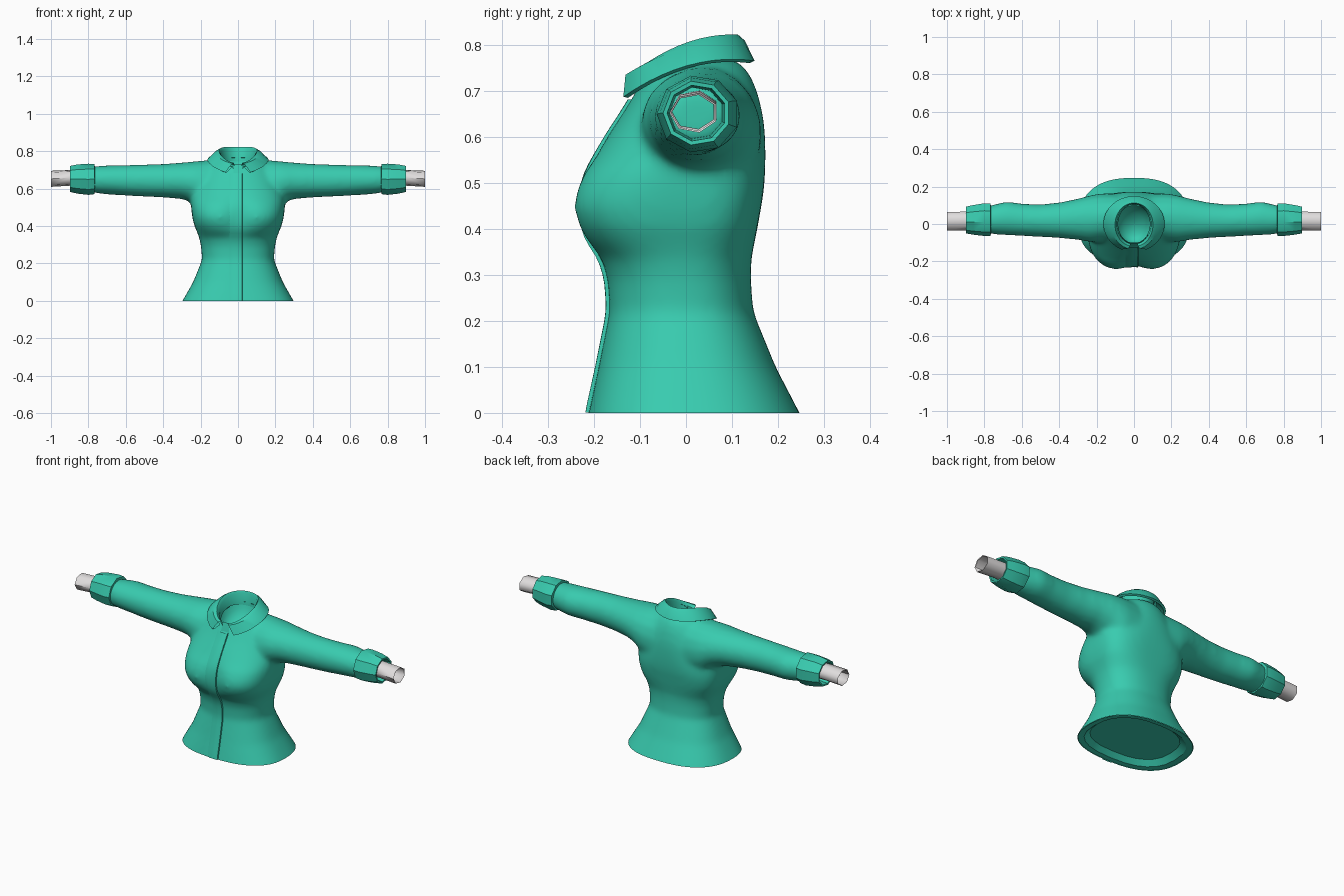
import bpy, bmesh, math
from mathutils import Vector
from mathutils.bvhtree import BVHTree

if "Cube" in bpy.data.objects:
    bpy.data.objects.remove(bpy.data.objects["Cube"])


def material(name, rgb):
    m = bpy.data.materials.new(name)
    m.diffuse_color = (*rgb, 1)
    m.use_nodes = True
    m.node_tree.nodes["Principled BSDF"].inputs["Base Color"].default_value = m.diffuse_color
    return m


TEAL = material("teal cloth", (0.04, 0.60, 0.43))
GREY = material("pale grey", (0.75, 0.73, 0.73))


def finish(bm, name, mat, angle=40, normals=True):
    if normals:
        bmesh.ops.recalc_face_normals(bm, faces=bm.faces)
    me = bpy.data.meshes.new(name)
    bm.to_mesh(me)
    bm.free()
    me.materials.append(mat)
    for p in me.polygons:
        p.use_smooth = True
    me.set_sharp_from_angle(angle=math.radians(angle))
    ob = bpy.data.objects.new(name, me)
    bpy.context.collection.objects.link(ob)
    return ob


def loft(bm, rings, closed=True, caps=False, end_cap=False):
    rows = [[bm.verts.new(p) for p in r] for r in rings]
    n = len(rows[0])
    for a, b in zip(rows, rows[1:]):
        for i in range(n if closed else n - 1):
            j = (i + 1) % n
            bm.faces.new((a[i], a[j], b[j], b[i]))
    if caps:
        bm.faces.new(rows[0][::-1])
    if caps or end_cap:
        bm.faces.new(rows[-1])


def body_ring(z, w, front, back, square=2.0, dip=0.0, n=48):
    """Squared oval; dip presses in the middle of the front."""
    pts = []
    for i in range(n):
        a = 2 * math.pi * i / n
        c, s = math.cos(a), math.sin(a)
        x = w * math.copysign(abs(c) ** (2 / square), c)
        y = (back if s > 0 else -front) * math.copysign(abs(s) ** (2 / square), s)
        if s < 0:
            y *= 1 - dip * math.exp(-(x / .06) ** 2)
        pts.append((x, y, z))
    return pts


def arm_ring(side, x, y0, y1, z0, z1, n=16):
    return [(side * x,
             (y0 + y1) / 2 + (y1 - y0) / 2 * math.cos(2 * math.pi * (i + .5) / n),
             (z0 + z1) / 2 + (z1 - z0) / 2 * math.sin(2 * math.pi * (i + .5) / n))
            for i in range(n)]


# Jacket body: torso and sleeves fused into one shell
bm = bmesh.new()
torso = [(-.06, .325, -.224, .275, 2.5), (0, .297, -.212, .247, 2.5),
         (.1, .24, -.19, .195, 2.4), (.22, .192, -.166, .146, 2.3),
         (.29, .198, -.17, .141, 2.3), (.335, .207, -.184, .142, 2.4),
         (.375, .222, -.222, .15, 2.7, .06), (.405, .235, -.240, .156, 2.9, .10),
         (.445, .244, -.252, .163, 3, .13), (.48, .249, -.247, .169, 2.9, .12),
         (.52, .252, -.229, .172, 2.7, .08), (.56, .25, -.199, .173, 2.4, .03),
         (.61, .23, -.165, .172, 2.2), (.65, .21, -.138, .167, 2.1),
         (.7, .18, -.108, .155), (.74, .145, -.088, .137), (.768, .11, -.06, .11)]
loft(bm, [body_ring(*t) for t in torso], caps=True)
sleeve = [(.10, -.09, .165, .44, .757), (.18, -.10, .165, .47, .752),
          (.24, -.097, .153, .522, .746), (.3, -.086, .137, .543, .740),
          (.4, -.076, .116, .551, .733), (.5, -.070, .106, .556, .729),
          (.6, -.065, .110, .561, .727), (.68, -.061, .122, .566, .726),
          (.75, -.056, .105, .573, .722), (.81, -.045, .09, .585, .712)]
for side in (-1, 1):
    loft(bm, [arm_ring(side, *s) for s in sleeve], caps=True)
jacket = finish(bm, "jacket", TEAL)
mod = jacket.modifiers.new("fuse", 'REMESH')
mod.mode = 'VOXEL'
mod.voxel_size = .011
bpy.context.view_layer.update()
fused = bpy.data.meshes.new_from_object(
    jacket.evaluated_get(bpy.context.evaluated_depsgraph_get()))
bpy.data.objects.remove(jacket)
bm = bmesh.new()
bm.from_mesh(fused)
for _ in range(9):
    bmesh.ops.smooth_vert(bm, verts=bm.verts, factor=.5,
                          use_axis_x=True, use_axis_y=True, use_axis_z=True)
# Open hem
bmesh.ops.bisect_plane(bm, geom=bm.verts[:] + bm.edges[:] + bm.faces[:],
                       plane_co=(0, 0, 0), plane_no=(0, 0, -1), clear_outer=True)
surface = BVHTree.FromBMesh(bm)
# Neck opening
hole = [f for f in bm.faces if f.calc_center_median().z > .6 and f.normal.z > 0 and
        (f.calc_center_median().x / .095) ** 2 +
        (f.calc_center_median().y / .1) ** 2 < 1]
bmesh.ops.delete(bm, geom=hole, context='FACES')
finish(bm, "jacket", TEAL, 60, normals=False)

# Turned-up hem lining closing the bottom, facing down
bm = bmesh.new()
loft(bm, [body_ring(.001, .294, -.209, .244, 2.5, n=24),
          body_ring(.004, .262, -.184, .214, 2.5, n=24),
          body_ring(.03, .232, -.162, .185, 2.5, n=24)], end_cap=True)
for f in bm.faces:
    f.normal_update()
    if f.normal.z > 0:
        f.normal_flip()
finish(bm, "hem_lining", TEAL, 30, normals=False)

# Hollow inside the neck, facing up
bm = bmesh.new()
bowl = []
for r, depth in ((1, 0), (.93, .03), (.78, .058), (.55, .078), (.28, .09), (.06, .094)):
    bowl.append([(.1 * r * math.cos(a), .11 * r * math.sin(a),
                  .715 - depth + .05 * r * math.sin(a))
                 for a in [2 * math.pi * i / 24 for i in range(24)]])
loft(bm, bowl, end_cap=True)
for f in bm.faces:
    f.normal_update()
    if f.normal.z < 0:
        f.normal_flip()
finish(bm, "neck_hollow", TEAL, 60, normals=False)

# Front placket following the chest
bm = bmesh.new()
rows = []
for i in range(35):
    z = .001 + .68 * i / 34
    row = []
    for x in (-.05, -.025, 0, .022):
        hit = surface.ray_cast(Vector((x, -1, max(z, .004))), Vector((0, 1, 0)))[0]
        y = hit.y if hit else -.11
        row.append((x, y - (.008 if x > -.04 else -.002), z))
    row.append((.024, row[-1][1] + .014, z))
    rows.append(row)
loft(bm, rows, closed=False)
finish(bm, "front_placket", TEAL)

# Folded collar, open at the front
bm = bmesh.new()


def collar_line(start, rx, ry, yc, front, mid, back, n=28):
    pts = []
    for i in range(n + 1):
        a = math.radians(start + (360 - 2 * start) * i / n)
        c = math.cos(a)
        z = mid + (front - back) / 2 * c + ((front + back) / 2 - mid) * c * c
        pts.append((rx * math.sin(a), yc - ry * c, z))
    return pts


loft(bm, [collar_line(12, .085, .103, 0, .655, .735, .745),
          collar_line(12, .092, .108, 0, .722, .79, .812),
          collar_line(12, .102, .117, -.004, .735, .803, .822),
          collar_line(15, .122, .132, -.004, .732, .793, .809),
          collar_line(24, .164, .149, 0, .678, .754, .765),
          collar_line(24, .152, .138, 0, .676, .748, .760),
          collar_line(16, .108, .118, -.002, .713, .776, .79)], closed=False)
finish(bm, "collar", TEAL, 35)

# Small collar stand tab at the throat
bm = bmesh.new()
loft(bm, [[(-.025, -.118, .68), (.025, -.118, .68)],
          [(-.02, -.104, .73), (.02, -.104, .73)]], closed=False)
finish(bm, "collar_tab", TEAL)

# Turned cuffs and wrist tubes
cuff = [(.765, -.050, .098, .585, .712), (.767, -.063, .114, .569, .733),
        (.80, -.064, .116, .565, .734), (.86, -.057, .106, .572, .730),
        (.898, -.050, .097, .581, .722), (.897, -.041, .088, .590, .713),
        (.81, -.036, .082, .595, .708)]
wrist = [(.79, -.034, .072, .612, .702), (.9, -.034, .071, .614, .700),
         (1.0, -.036, .070, .608, .696), (.998, -.032, .066, .612, .692),
         (.85, -.030, .064, .616, .692)]
for side, label in ((-1, "right"), (1, "left")):
    bm = bmesh.new()
    loft(bm, [arm_ring(side, *c, n=9) for c in cuff])
    finish(bm, label + "_cuff", TEAL, 38)
    bm = bmesh.new()
    loft(bm, [arm_ring(side, *w, n=7) for w in wrist])
    finish(bm, label + "_wrist", GREY, 60)
